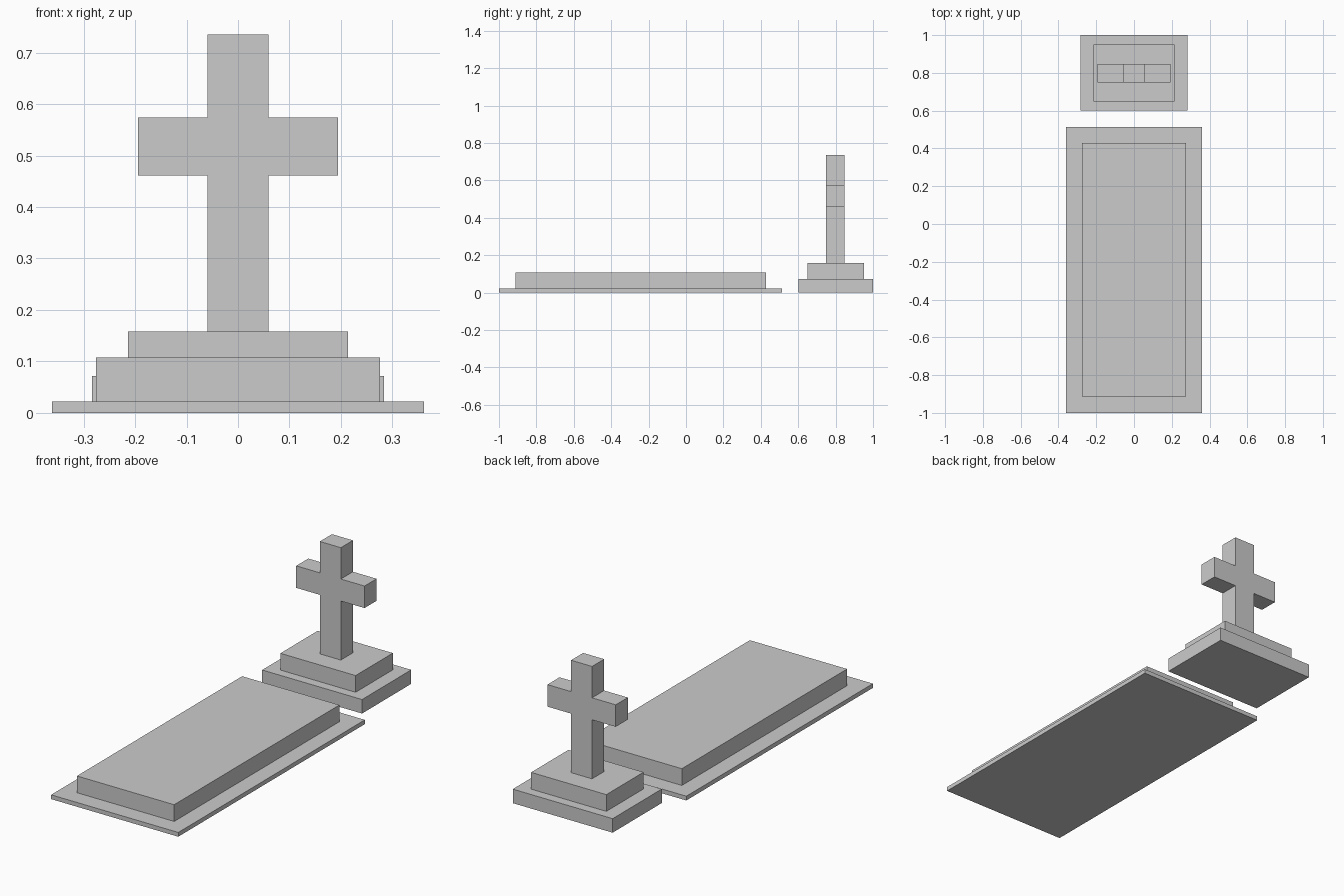
import bpy, bmesh

if "Cube" in bpy.data.objects:
    bpy.data.objects.remove(bpy.data.objects["Cube"])


def prism(name, outline, axis, start, end):
    """Extrude a flat outline along z (outline in x, y) or y (outline in x, z)."""
    bm = bmesh.new()
    place = (lambda a, b: (a, b, start)) if axis == 'z' else (lambda a, b: (a, start, b))
    face = bm.faces.new([bm.verts.new(place(a, b)) for a, b in outline])
    ext = bmesh.ops.extrude_face_region(bm, geom=[face])
    moved = [v for v in ext['geom'] if isinstance(v, bmesh.types.BMVert)]
    d = end - start
    bmesh.ops.translate(bm, verts=moved, vec=(0, 0, d) if axis == 'z' else (0, d, 0))
    bmesh.ops.recalc_face_normals(bm, faces=bm.faces)
    mesh = bpy.data.meshes.new(name)
    bm.to_mesh(mesh)
    bm.free()
    obj = bpy.data.objects.new(name, mesh)
    bpy.context.collection.objects.link(obj)
    return obj


def block(name, half_x, y0, y1, z0, z1):
    outline = [(-half_x, y0), (half_x, y0), (half_x, y1), (-half_x, y1)]
    return prism(name, outline, 'z', z0, z1)


# Grave slab on its thin border, then the two-step plinth
block("grave_border", 0.361, -1.0, 0.513, 0.0, 0.022)
block("grave_slab", 0.276, -0.912, 0.428, 0.022, 0.108)
block("plinth_lower", 0.2835, 0.601, 1.0, 0.0, 0.072)
block("plinth_upper", 0.2135, 0.649, 0.951, 0.072, 0.158)

# Cross: right half of the outline, mirrored to the left
half = [(0.0595, 0.158), (0.0595, 0.461), (0.194, 0.461),
        (0.194, 0.574), (0.0595, 0.574), (0.0595, 0.735)]
prism("cross", half + [(-x, z) for x, z in reversed(half)], 'y', 0.749, 0.847)
